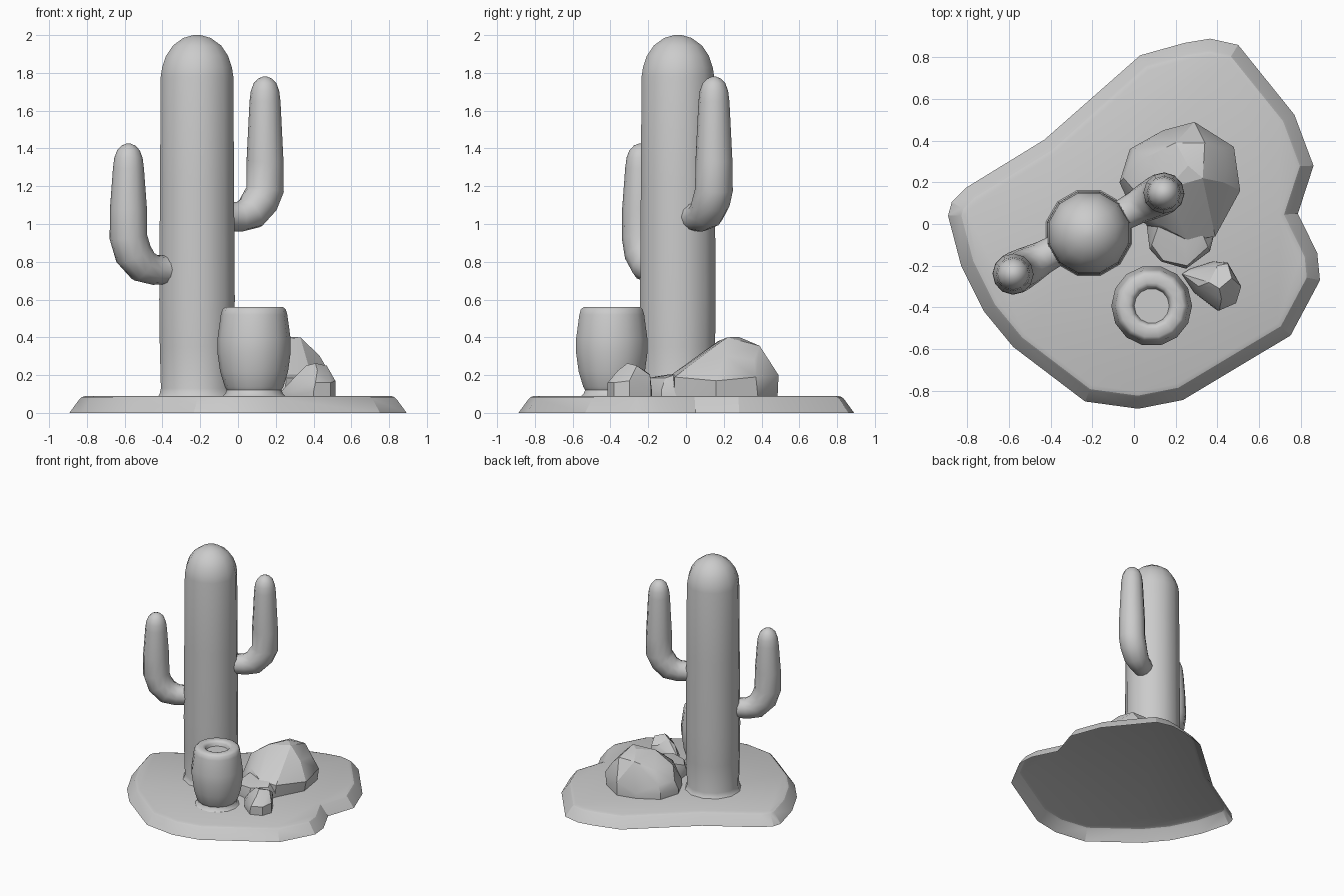
import bpy, bmesh, math
from mathutils import Vector

cube = bpy.data.objects.get("Cube")
if cube:
    bpy.data.objects.remove(cube, do_unlink=True)

clay = bpy.data.materials.new("clay_grey")
clay.use_nodes = True
GREY = (0.6, 0.6, 0.6, 1)
clay.diffuse_color = GREY
clay.node_tree.nodes["Principled BSDF"].inputs["Base Color"].default_value = GREY

GROUND = 0.09  # height of the slab's upper surface


def finish(bm, name, angle):
    bmesh.ops.recalc_face_normals(bm, faces=bm.faces)
    mesh = bpy.data.meshes.new(name)
    bm.to_mesh(mesh)
    bm.free()
    mesh.materials.append(clay)
    ob = bpy.data.objects.new(name, mesh)
    bpy.context.collection.objects.link(ob)
    bpy.ops.object.select_all(action='DESELECT')
    ob.select_set(True)
    bpy.context.view_layer.objects.active = ob
    bpy.ops.object.shade_smooth_by_angle(angle=math.radians(angle))


def skin(rings, bm, name, angle):
    """Join vertex rings with quads; the last ring is capped, the first stays open."""
    for a, b in zip(rings, rings[1:]):
        for k in range(len(a)):
            n = (k + 1) % len(a)
            bm.faces.new((a[k], a[n], b[n], b[k]))
    bm.faces.new(rings[-1])
    finish(bm, name, angle)


def tube(name, path, sides):
    """Sweep rings along (point, radius) pairs that lie in one vertical plane."""
    bm = bmesh.new()
    pts = [Vector(p) for p, r in path]
    run = pts[-1] - pts[0]
    side = Vector((-run.y, run.x, 0)).normalized()
    rings = []
    for i, (p, r) in enumerate(path):
        d = (pts[min(i + 1, len(pts) - 1)] - pts[max(i - 1, 0)]).normalized()
        u = side.cross(d).normalized()
        turns = [math.tau * k / sides for k in range(sides)]
        rings.append([bm.verts.new(pts[i] + r * (math.cos(a) * u + math.sin(a) * side))
                      for a in turns])
    skin(rings, bm, name, 60)


def lathe(name, x, y, profile, sides, angle, turn=0.0):
    """Revolve (radius, height) pairs about a vertical axis."""
    bm = bmesh.new()
    turns = [math.tau * (k + turn) / sides for k in range(sides)]
    rings = [[bm.verts.new((x + r * math.cos(a), y + r * math.sin(a), z))
              for a in turns] for r, z in profile]
    skin(rings, bm, name, angle)


def rock(name, outline, low, upper):
    """Faceted stone: hull of a ground outline, its raised copy and some crests."""
    bm = bmesh.new()
    for x, y in outline:
        for z in (GROUND, low):
            bm.verts.new((x, y, z))
    for p in upper:
        bm.verts.new(p)
    res = bmesh.ops.convex_hull(bm, input=bm.verts)
    loose = {v for v in res["geom_interior"] + res["geom_unused"]
             if isinstance(v, bmesh.types.BMVert)}
    bmesh.ops.delete(bm, geom=list(loose), context='VERTS')
    # The underside rests on the ground and stays open
    under = [f for f in bm.faces if max(v.co.z for v in f.verts) < GROUND + .001]
    bmesh.ops.delete(bm, geom=under, context='FACES')
    finish(bm, name, 25)


def offset_loop(points, dist):
    """Mitred inward offset of a clockwise outline."""
    out = []
    for i, p in enumerate(points):
        p, a, b = Vector(p), Vector(points[i - 1]), Vector(points[(i + 1) % len(points)])
        d1, d2 = (p - a).normalized(), (b - p).normalized()
        n1, n2 = Vector((d1.y, -d1.x)), Vector((d2.y, -d2.x))
        out.append(p + (n1 + n2) * dist / (1 + n1.dot(n2)))
    return out


# Ground slab: a shell open underneath, with sloping sides and a chamfered rim
outline = [(.365, .89), (.5, .86), (.77, .525), (.862, .28), (.787, .05), (.88, -.14),
           (.893, -.27), (.752, -.535), (.235, -.845), (.02, -.887), (-.235, -.852),
           (-.58, -.59), (-.72, -.42), (-.83, -.2), (-.893, .04), (-.875, .105),
           (-.805, .175), (-.43, .405), (.03, .81), (.245, .87)]
bm = bmesh.new()
slab_rings = [[bm.verts.new((p.x, p.y, z)) for p in offset_loop(outline, d)]
              for d, z in ((0, 0), (.053, .074), (.062, .083), (.082, GROUND))]
skin(slab_rings, bm, "ground_slab", 22)

# Cactus trunk with a domed top and a slightly flared foot
lathe("cactus_trunk", -.217, -.043,
      [(.212, GROUND), (.205, .1), (.198, .13), (.204, .35), (.207, .6), (.203, 1.2),
       (.199, 1.78), (.191, 1.83), (.17, 1.89), (.132, 1.945), (.075, 1.985),
       (.02, 2.0)], 12, 60, turn=.5)


# Cactus arms: neck out of the trunk, bend, then a tapering column
def arm(name, root, tip, neck, bend, height):
    root, tip = Vector(root), Vector(tip)
    steps = [(-.3, neck, .085), (0, neck, .075), (.3, neck, .08),
             (.62, neck + .022, .093), (.87, neck + .085, .1), (1, bend, .1),
             (1, bend + .15, .098), (1, height - .13, .082), (1, height - .075, .075),
             (1, height - .035, .06), (1, height - .01, .036), (1, height, .012)]
    path = []
    for t, z, r in steps:
        p = root.lerp(tip, t)
        path.append(((p.x, p.y, z), r))
    tube(name, path, 12)


arm("left_arm", (-.05, .045), (.143, .148), 1.038, 1.18, 1.78)
arm("right_arm", (-.38, -.13), (-.58, -.24), .757, .93, 1.425)

# Barrel pot with a shallow opening
lathe("pot", .085, -.393,
      [(.166, GROUND), (.152, .102), (.145, .122), (.155, .138), (.18, .22), (.194, .32),
       (.194, .39), (.176, .52), (.168, .548), (.152, .561), (.112, .561), (.098, .556),
       (.09, .545), (.084, .522)], 14, 40)

# Rocks
rock("large_rock",
     [(-.07, .2), (-.02, .36), (.14, .45), (.29, .485), (.46, .38), (.495, .16),
      (.38, -.06), (.1, -.04), (0, .05)], .13,
     [(-.05, .22, .2), (.0, .36, .2), (.29, .49, .2), (.48, .37, .19), (.51, .16, .17),
      (.28, .43, .29), (.42, .36, .28), (.2, .39, .355), (.34, .39, .355),
      (.16, .17, .38), (.33, .22, .4), (.26, .28, .402), (.43, .2, .305),
      (.39, -.06, .19), (.26, -.08, .2), (.12, .0, .24), (.02, .14, .28),
      (.06, .32, .3)])
rock("low_rock",
     [(.06, .0), (.075, -.12), (.13, -.18), (.25, -.215), (.365, -.13), (.385, -.05),
      (.3, .05)], .12,
     [(.085, -.1, .17), (.14, -.175, .175), (.255, -.2, .185), (.355, -.11, .185),
      (.24, -.1, .202), (.33, -.05, .205), (.12, .0, .21)])
rock("small_rock",
     [(.23, -.24), (.29, -.33), (.4, -.415), (.49, -.38), (.515, -.3), (.45, -.185),
      (.38, -.18), (.27, -.215)], .115,
     [(.41, -.415, .16), (.49, -.38, .16), (.515, -.3, .17), (.31, -.3, .2),
      (.42, -.36, .225), (.36, -.28, .25), (.41, -.31, .263), (.47, -.26, .25),
      (.4, -.2, .21), (.45, -.19, .2)])
